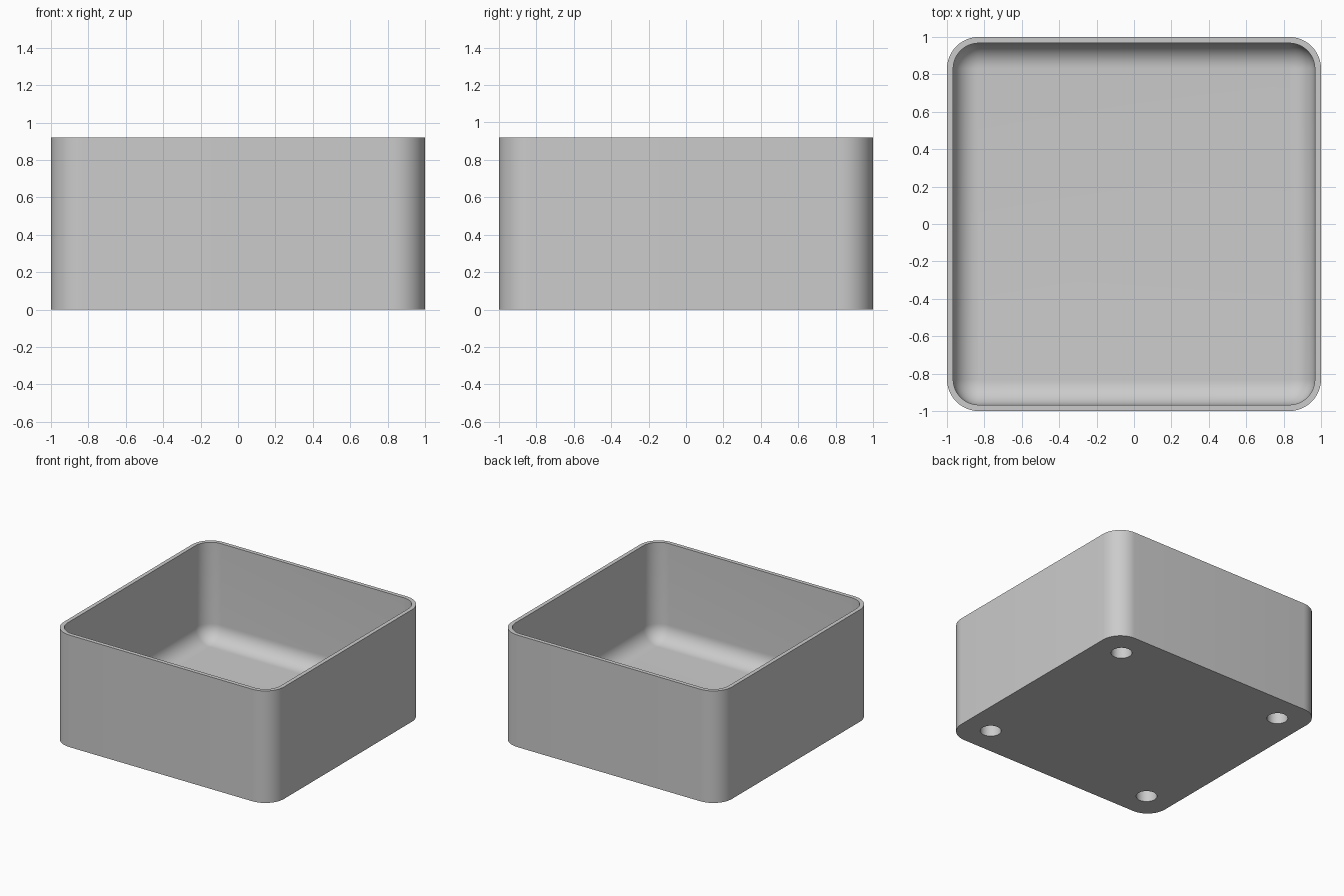
import bpy, bmesh
from math import sin, cos, pi, radians

cube = bpy.data.objects.get("Cube")
if cube:
    bpy.data.objects.remove(cube, do_unlink=True)

HEIGHT, WALL, CORNER = 0.92, 0.033, 0.17
FLOOR, FILLET = 0.12, 0.132
HOLE_POS, HOLE_RADIUS, HOLE_DEPTH = 0.766, 0.079, 0.095
CORNER_STEPS, FILLET_STEPS = 12, 12

grey = bpy.data.materials.new("plain grey")
grey.use_nodes = True
colour = (0.6, 0.6, 0.6, 1)
grey.diffuse_color = colour
grey.node_tree.nodes["Principled BSDF"].inputs["Base Color"].default_value = colour


def rounded_ring(bm, inset, z):
    """Rounded square loop, inset from the outer wall."""
    radius, centre = CORNER - inset, 1 - CORNER
    ring = []
    for quarter, (sx, sy) in enumerate([(1, 1), (-1, 1), (-1, -1), (1, -1)]):
        for i in range(CORNER_STEPS + 1):
            a = (quarter + i / CORNER_STEPS) * pi / 2
            ring.append(bm.verts.new((sx * centre + radius * cos(a),
                                      sy * centre + radius * sin(a), z)))
    return ring


# Open box: outer wall, flat rim, inner wall, rounded fillet into the floor
bm = bmesh.new()
profile = [(0, 0), (0, HEIGHT), (WALL, HEIGHT)]
for i in range(FILLET_STEPS + 1):
    a = i / FILLET_STEPS * pi / 2
    profile.append((WALL + FILLET * (1 - cos(a)), FLOOR + FILLET * (1 - sin(a))))
rings = [rounded_ring(bm, inset, z) for inset, z in profile]
for low, high in zip(rings, rings[1:]):
    for i in range(len(low)):
        j = (i + 1) % len(low)
        bm.faces.new((low[i], low[j], high[j], high[i]))
bm.faces.new(rings[0])
bm.faces.new(rings[-1])
bmesh.ops.recalc_face_normals(bm, faces=bm.faces)
mesh = bpy.data.meshes.new("open_box")
bm.to_mesh(mesh)
bm.free()
box = bpy.data.objects.new("open_box", mesh)
bpy.context.collection.objects.link(box)
mesh.materials.append(grey)

# Blind round holes in the underside, one near each corner
bpy.ops.object.select_all(action='DESELECT')
for x in (-HOLE_POS, HOLE_POS):
    for y in (-HOLE_POS, HOLE_POS):
        bpy.ops.mesh.primitive_cylinder_add(vertices=40, radius=HOLE_RADIUS,
                                            depth=2 * HOLE_DEPTH, location=(x, y, 0))
        cutter = bpy.context.object
        cutter.name = "hole_cutter"
        cutter.hide_render = True
        cutter.data.materials.append(grey)
        cut = box.modifiers.new("hole", 'BOOLEAN')
        cut.operation, cut.solver, cut.object = 'DIFFERENCE', 'EXACT', cutter
        bpy.context.view_layer.objects.active = box
        bpy.ops.object.modifier_apply(modifier=cut.name)
        bpy.data.objects.remove(cutter, do_unlink=True)

bpy.ops.object.select_all(action='DESELECT')
box.select_set(True)
bpy.context.view_layer.objects.active = box
bpy.ops.object.shade_smooth_by_angle(angle=radians(30))
